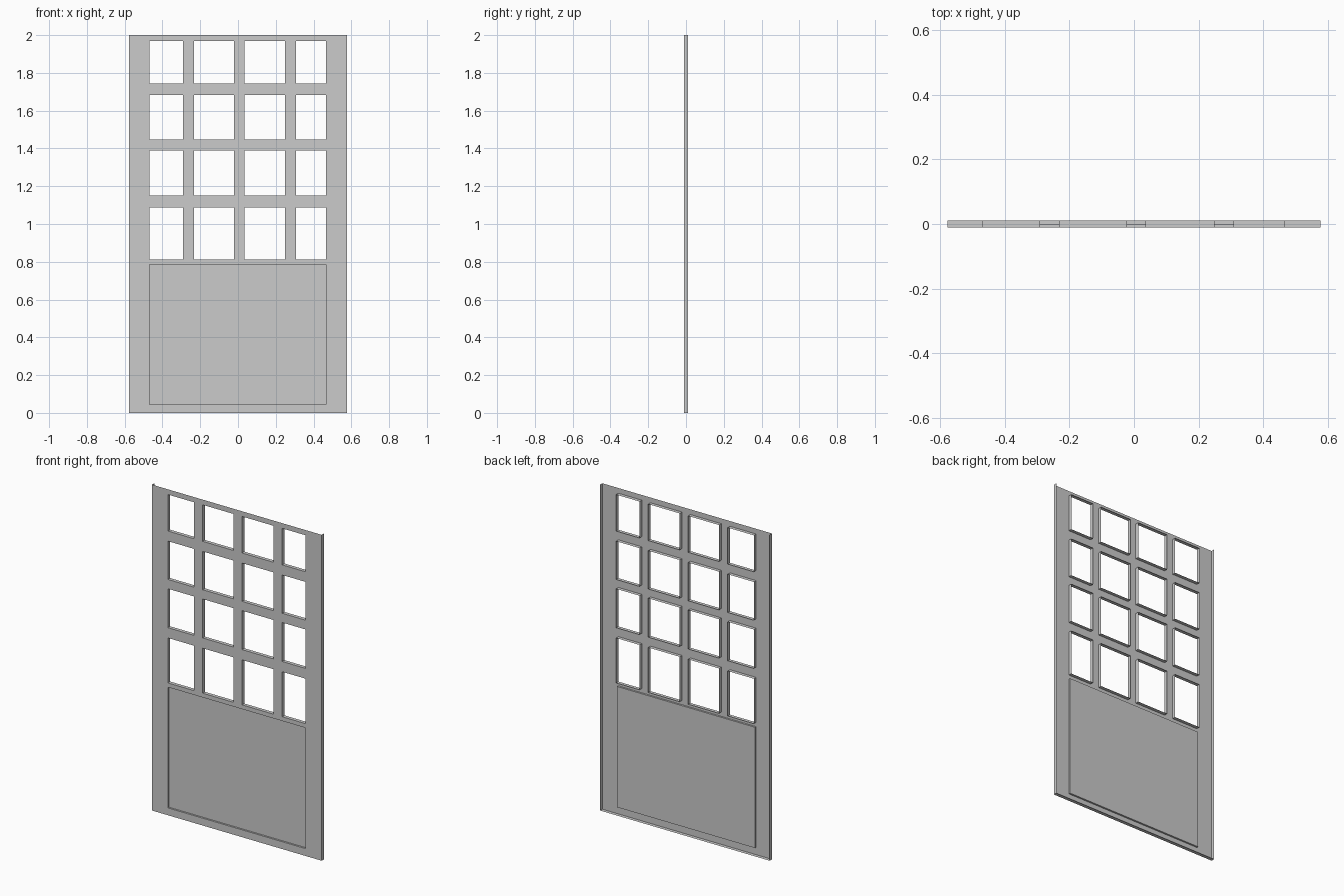
import bpy, bmesh

if "Cube" in bpy.data.objects:
    bpy.data.objects.remove(bpy.data.objects["Cube"])

# Pressed-sheet door: front skin, rearward returns around openings, recessed lower panel
FRONT, BACK, PANEL_Y = -0.011, 0.011, 0.0
XS = [-0.576, -0.468, -0.291, -0.232, -0.022, 0.035, 0.249, 0.308, 0.467, 0.576]
ZS = [0, 0.045, 0.786, 0.812, 1.088, 1.151, 1.39, 1.447, 1.682, 1.744, 1.968, 2.0]

bm = bmesh.new()
grid = [[bm.verts.new((x, FRONT, z)) for z in ZS] for x in XS]


def is_opening(i, j):
    panel = j == 1 and 1 <= i <= 7
    window = i in (1, 3, 5, 7) and j in (3, 5, 7, 9)
    return panel or window


# Front skin with the panes and panel left open
for i in range(len(XS) - 1):
    for j in range(len(ZS) - 1):
        if not is_opening(i, j):
            bm.faces.new((grid[i][j], grid[i + 1][j], grid[i + 1][j + 1], grid[i][j + 1]))
bmesh.ops.delete(bm, geom=[v for v in bm.verts if not v.link_faces], context='VERTS')


def extrude_back(edges, y):
    """Extrude open edges straight back to depth y and return the new edges."""
    out = bmesh.ops.extrude_edge_only(bm, edges=edges)['geom']
    for v in out:
        if isinstance(v, bmesh.types.BMVert):
            v.co.y = y
    return [e for e in out if isinstance(e, bmesh.types.BMEdge)
            and all(abs(v.co.y - y) < 1e-6 for v in e.verts)]


panel_edges, return_edges = [], []
for e in bm.edges:
    if not e.is_boundary:
        continue
    mid = (e.verts[0].co + e.verts[1].co) / 2
    if abs(mid.x) < 0.47 and 0.04 < mid.z < 0.79:
        panel_edges.append(e)
    elif mid.z < 1.99:          # the top edge has no return
        return_edges.append(e)

# Side, bottom and window returns, then the recessed panel
extrude_back(return_edges, BACK)
rim = extrude_back(panel_edges, PANEL_Y)
bmesh.ops.contextual_create(bm, geom=rim)

bmesh.ops.recalc_face_normals(bm, faces=bm.faces[:])
bm.faces.ensure_lookup_table()
if bm.faces[0].normal.y > 0:
    bmesh.ops.reverse_faces(bm, faces=bm.faces[:])

mesh = bpy.data.meshes.new("door")
bm.to_mesh(mesh)
bm.free()
door = bpy.data.objects.new("door", mesh)
bpy.context.collection.objects.link(door)
